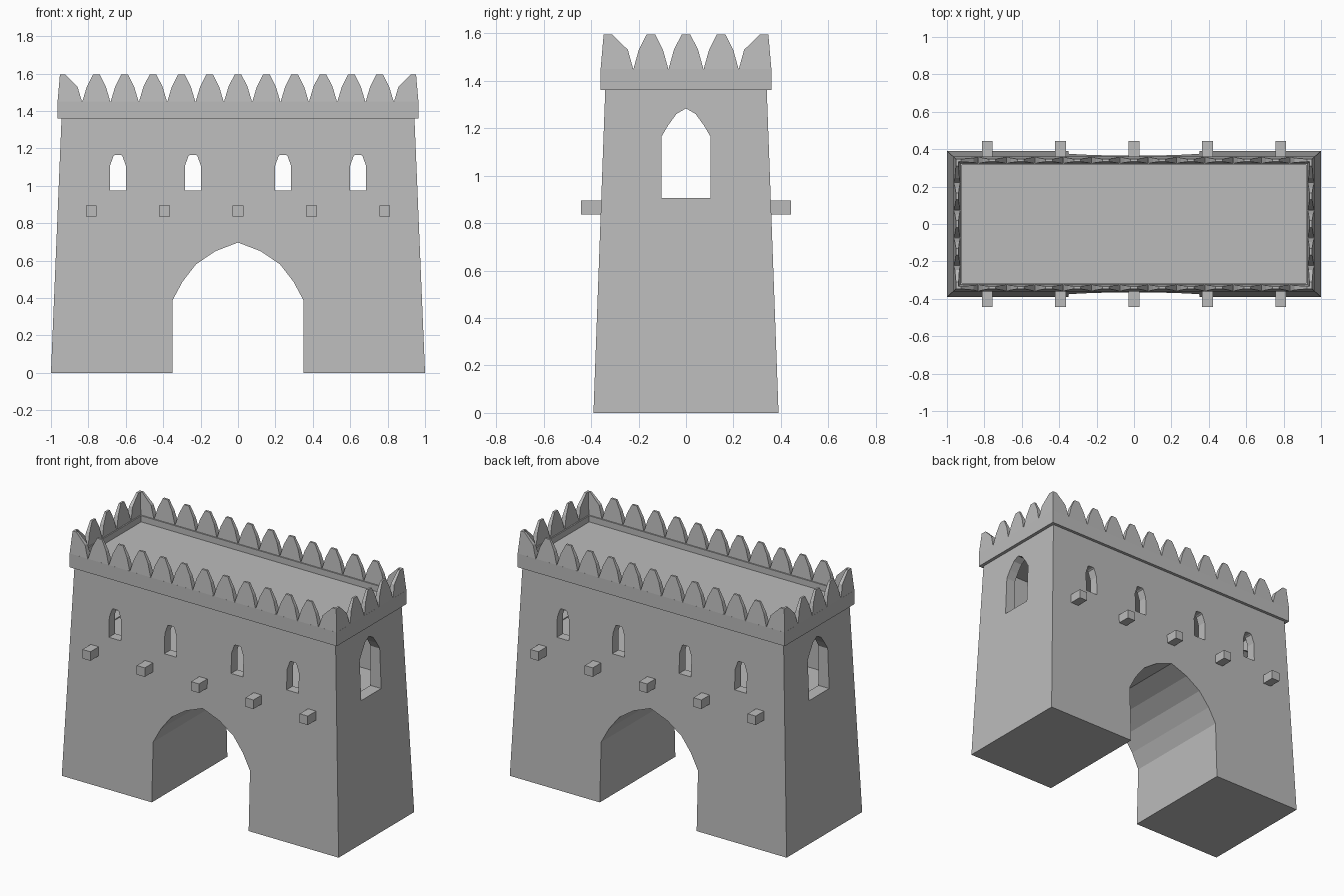
import bpy
import bmesh
from mathutils import Vector

if "Cube" in bpy.data.objects:
    bpy.data.objects.remove(bpy.data.objects["Cube"])

stone = bpy.data.materials.new("grey stone")
stone.use_nodes = True
GREY = (0.5, 0.5, 0.5, 1)
stone.diffuse_color = GREY
stone.node_tree.nodes["Principled BSDF"].inputs["Base Color"].default_value = GREY


def make_object(name, bm):
    bmesh.ops.recalc_face_normals(bm, faces=bm.faces)
    mesh = bpy.data.meshes.new(name)
    bm.to_mesh(mesh)
    bm.free()
    mesh.materials.append(stone)
    obj = bpy.data.objects.new(name, mesh)
    bpy.context.collection.objects.link(obj)
    return obj


def loft(bm, start, end):
    """Closed solid between two matching outlines."""
    a = [bm.verts.new(p) for p in start]
    b = [bm.verts.new(p) for p in end]
    bm.faces.new(a)
    bm.faces.new(b[::-1])
    for i in range(len(a)):
        j = (i + 1) % len(a)
        bm.faces.new((a[i], b[i], b[j], a[j]))


def rect(x, y, z):
    return [(-x, -y, z), (x, -y, z), (x, y, z), (-x, y, z)]


def block(name, x0, y0, z0, x1, y1, z1):
    bm = bmesh.new()
    loft(bm, rect(x0, y0, z0), rect(x1, y1, z1))
    return make_object(name, bm)


def arch_cutter(name, half, centre, axis):
    """Prism through the building from the right half of an opening."""
    left = [(-u, z) for u, z in reversed(half) if u > 0]
    outline = [(u + centre, z) for u, z in half] + left_shift(left, centre)
    bm = bmesh.new()
    if axis == "y":
        loft(bm, [(u, -1, z) for u, z in outline], [(u, 1, z) for u, z in outline])
    else:
        loft(bm, [(-2, u, z) for u, z in outline], [(2, u, z) for u, z in outline])
    return make_object(name, bm)


def left_shift(points, centre):
    return [(u + centre, z) for u, z in points]


def cut(target, cutter):
    mod = target.modifiers.new("cut", "BOOLEAN")
    mod.operation = "DIFFERENCE"
    mod.solver = "EXACT"
    mod.object = cutter
    cutter.hide_render = True
    bpy.context.view_layer.update()
    with bpy.context.temp_override(object=target, active_object=target):
        bpy.ops.object.modifier_apply(modifier=mod.name)
    bpy.data.objects.remove(cutter)


# Battered gatehouse walls with a hollow guard room above the passage
walls = block("gatehouse_walls", 1, 0.39, 0, 0.943, 0.34, 1.37)
cut(walls, block("room_cutter", 0.885, 0.29, 0.9, 0.885, 0.29, 1.34))

GATE = [(0.35, -0.1), (0.35, 0.388), (0.297, 0.487), (0.225, 0.58), (0.122, 0.65), (0, 0.697)]
SLIT = [(0.043, 0.975), (0.043, 1.105), (0.024, 1.16), (0.016, 1.165)]
SIDE = [(0.103, 0.906), (0.103, 1.165), (0.075, 1.212), (0.04, 1.26), (0, 1.283)]
cut(walls, arch_cutter("gate_cutter", GATE, 0, "y"))
for x in (-0.642, -0.241, 0.241, 0.642):
    cut(walls, arch_cutter("slit_cutter", SLIT, x, "y"))
cut(walls, arch_cutter("side_window_cutter", SIDE, 0, "x"))

# Overhanging parapet band with the sunken roof deck
parapet = block("parapet_and_roof", 0.965, 0.36, 1.36, 0.965, 0.36, 1.45)
cut(parapet, block("deck_cutter", 0.92, 0.315, 1.41, 0.92, 0.315, 1.6))

# Pointed merlons, tapering in thickness towards the top
LOW, MID, TOP = 1.447, 1.53, 1.595


def merlon_row(name, pitch, count, corner, outer, along_x):
    bm = bmesh.new()

    def place(u, depth, z, side):
        lift = max(0, (z - LOW) / (TOP - LOW))
        v = side * (outer - 0.013 * lift if depth == 0 else outer - 0.037 + 0.01 * lift)
        return Vector((u, v, z) if along_x else (v, u, z))

    def add(outline, side):
        loft(bm, [place(u, 0, z, side) for u, z in outline],
             [place(u, 1, z, side) for u, z in outline])

    half = pitch / 2
    end = (count + 1) / 2 * pitch
    for side in (-1, 1):
        for i in range(count):
            c = (i - (count - 1) / 2) * pitch
            add([(c - half, LOW), (c + half, LOW), (c + 0.051, MID),
                 (c + 0.018, TOP), (c - 0.018, TOP), (c - 0.051, MID)], side)
        # Corner merlons continue to the end of the wall
        for s in (-1, 1):
            add([(s * (end - half), LOW), (s * corner, LOW), (s * (corner - 0.013), TOP),
                 (s * (end + 0.015), TOP), (s * (end - 0.051), MID)], side)
    return make_object(name, bm)


merlon_row("long_side_merlons", 0.1515, 11, 0.965, 0.36, True)
merlon_row("short_side_merlons", 0.148, 3, 0.36, 0.965, False)

# Square corbel stones on both long faces
bm = bmesh.new()
for side in (-1, 1):
    for i in range(-2, 3):
        x = i * 0.3925
        ring = [(x - 0.029, 0.836), (x + 0.029, 0.836), (x + 0.029, 0.895), (x - 0.029, 0.895)]
        loft(bm, [(u, side * 0.32, z) for u, z in ring], [(u, side * 0.443, z) for u, z in ring])
make_object("corbels", bm)
